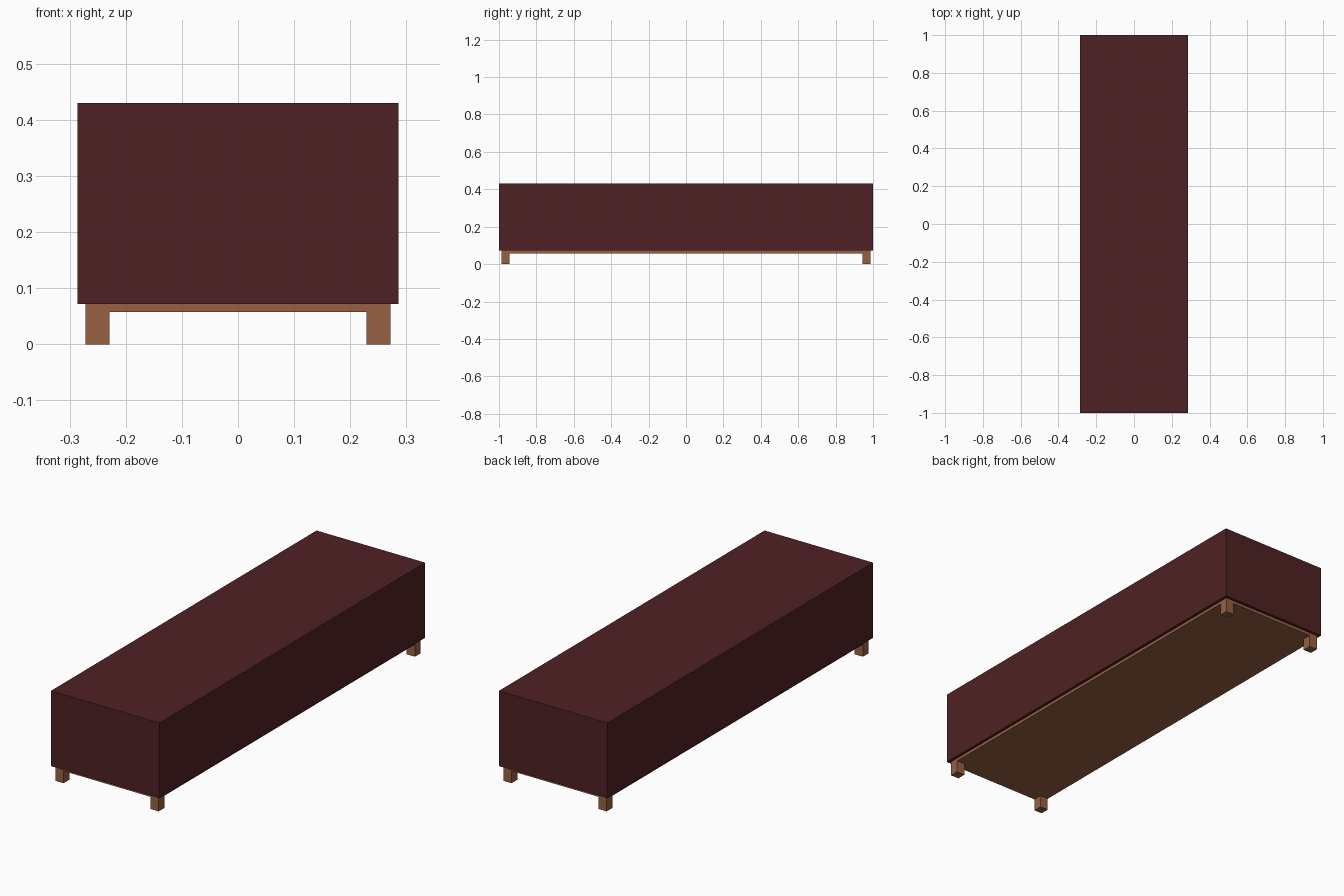
import bpy

if "Cube" in bpy.data.objects:
    bpy.data.objects.remove(bpy.data.objects["Cube"])


def material(name, rgb):
    m = bpy.data.materials.new(name)
    m.diffuse_color = (*rgb, 1.0)
    m.use_nodes = True
    m.node_tree.nodes["Principled BSDF"].inputs["Base Color"].default_value = m.diffuse_color
    return m


def box(name, lo, hi, mat):
    """Axis-aligned box between two corners."""
    centre = [(a + b) / 2 for a, b in zip(lo, hi)]
    bpy.ops.mesh.primitive_cube_add(size=1, location=centre)
    ob = bpy.context.object
    ob.name = name
    ob.scale = [b - a for a, b in zip(lo, hi)]
    bpy.ops.object.transform_apply(location=False, rotation=False, scale=True)
    ob.data.materials.append(mat)
    return ob


maroon = material("maroon upholstery", (0.078, 0.0155, 0.017))
wood = material("brown wood", (0.305, 0.120, 0.055))

HX, HY = 0.286, 1.0       # half size of the upholstered body
FX, FY = 0.272, 0.986     # half size of the inset base
LEG = 0.043               # leg thickness
BASE_Z, BODY_Z, TOP_Z = 0.058, 0.072, 0.43

# Upholstered block
box("seat", (-HX, -HY, BODY_Z), (HX, HY, TOP_Z), maroon)

# Thin wooden base board
box("base_board", (-FX, -FY, BASE_Z), (FX, FY, BODY_Z), wood)

# Four square legs flush with the base corners
for sy, end in ((-1, "front"), (1, "back")):
    for sx, side in ((-1, "left"), (1, "right")):
        cx, cy = sx * (FX - LEG / 2), sy * (FY - LEG / 2)
        h = LEG / 2
        box(f"{end}_{side}_leg", (cx - h, cy - h, 0), (cx + h, cy + h, BASE_Z), wood)
